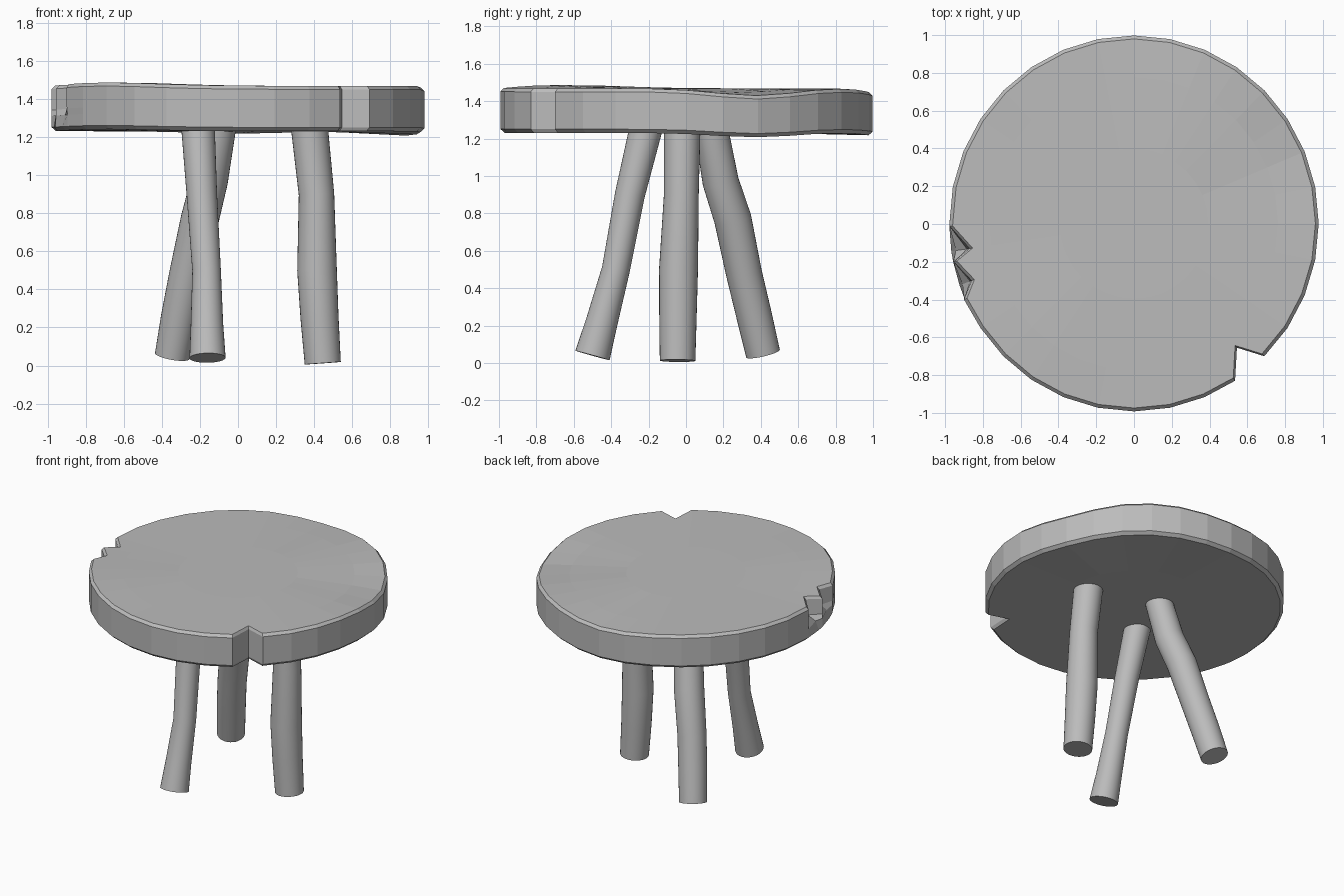
import bpy, math
from math import sin, cos, tau, exp, radians
from mathutils import Vector

if "Cube" in bpy.data.objects:
    bpy.data.objects.remove(bpy.data.objects["Cube"])

wood = bpy.data.materials.new("plain grey")
wood.use_nodes = True
grey = (0.5, 0.5, 0.5, 1)
wood.diffuse_color = grey
wood.node_tree.nodes["Principled BSDF"].inputs["Base Color"].default_value = grey


def make_object(name, verts, faces):
    mesh = bpy.data.meshes.new(name)
    mesh.from_pydata(verts, [], faces)
    mesh.materials.append(wood)
    obj = bpy.data.objects.new(name, mesh)
    bpy.context.collection.objects.link(obj)
    return obj


def bridge(rings):
    """Stack closed rings of equal length into quads."""
    n = len(rings[0])
    verts = [p for ring in rings for p in ring]
    faces = [(k * n + i, k * n + (i + 1) % n, (k + 1) * n + (i + 1) % n, (k + 1) * n + i)
             for k in range(len(rings) - 1) for i in range(n)]
    return verts, faces


# Seat outline: round, with a square notch and two chips in the rim
def rim(a):
    return Vector((0.978 * cos(a), 0.995 * sin(a) + 0.003))


notch = [(0.535, -0.83), (0.545, -0.655), (0.69, -0.70)]
chips = [(-0.978, -0.01), (-0.87, -0.13), (-0.955, -0.2), (-0.86, -0.3), (-0.9, -0.4)]
outline = []            # (angle, full-depth point, point on the uncut rim)
for i in range(32):
    deg = i * 360 / 32
    if not (178 < deg < 206 or 300 < deg < 318):
        p = rim(radians(deg))
        outline.append((radians(deg), p, p))
for x, y in notch:
    outline.append((math.atan2(y, x) % tau, Vector((x, y)), Vector((x, y))))
for x, y in chips:
    a = math.atan2(y, x) % tau
    outline.append((a, Vector((x, y)), rim(a)))
outline.sort(key=lambda o: o[0])


def bump(p, x, y, width):
    return exp(-((p.x - x) ** 2 + (p.y - y) ** 2) / width ** 2)


def warp(p):
    """Gentle unevenness of the worn seat."""
    return (0.018 * bump(p, -0.65, -0.65, 0.45) - 0.04 * bump(p, 0.95, 0.4, 0.33)
            - 0.022 * bump(p, 0, 1.05, 0.35))


def seat_ring(z, scale, cut, round_amount=0.0, amount=1.0):
    ring = []
    for a, deep, full in outline:
        p = full.lerp(deep, cut).lerp(rim(a), round_amount) * scale
        ring.append((p.x, p.y, z + amount * warp(p)))
    return ring


rings = [seat_ring(1.23, 0.5, 0, 1, 0.5),
         seat_ring(1.23, 0.978, 0, 0, 0.6),
         seat_ring(1.25, 1, 0, 0, 0.6),
         seat_ring(1.31, 1, 0.25, 0, 0.7),
         seat_ring(1.34, 1, 0.85),
         seat_ring(1.45, 1, 1),
         seat_ring(1.468, 0.982, 1),
         seat_ring(1.468, 0.78, 0, 1),
         seat_ring(1.468, 0.4, 0, 1)]
verts, faces = bridge(rings)
n = len(outline)
last = len(verts) - n
faces.append(tuple(reversed(range(n))))
faces.append(tuple(range(last, last + n)))
make_object("seat", verts, faces)


# Legs: bent round poles, each ring square to the local path direction
def make_leg(name, path, sides=32):
    pts = [Vector(p[:3]) for p in path]
    rings = []
    for i, c in enumerate(pts):
        d = (pts[min(i + 1, len(pts) - 1)] - pts[max(i - 1, 0)]).normalized()
        u = Vector((0, 1, 0)).cross(d).normalized()
        v = d.cross(u)
        r = path[i][3]
        rings.append([c + r * (cos(tau * k / sides) * u + sin(tau * k / sides) * v)
                      for k in range(sides)])
    verts, faces = bridge(rings)
    faces.append(tuple(reversed(range(sides))))
    faces.append(tuple(range(len(verts) - sides, len(verts))))
    obj = make_object(name, verts, faces)
    bpy.ops.object.select_all(action="DESELECT")
    obj.select_set(True)
    bpy.context.view_layer.objects.active = obj
    bpy.ops.object.shade_smooth_by_angle(angle=radians(30))


# Each path point is x, y, z, radius
make_leg("front_leg", [(-0.16, -0.5, 0.04, 0.095), (-0.163, -0.45, 0.22, 0.085),
                       (-0.165, -0.375, 0.5, 0.075), (-0.19, -0.3, 0.9, 0.08),
                       (-0.21, -0.215, 1.25, 0.088)])
make_leg("back_leg", [(-0.345, 0.412, 0.05, 0.092), (-0.31, 0.365, 0.25, 0.095),
                      (-0.265, 0.31, 0.48, 0.096), (-0.2, 0.25, 0.77, 0.1),
                      (-0.15, 0.185, 0.97, 0.097), (-0.1, 0.135, 1.25, 0.09)])
make_leg("left_leg", [(0.445, -0.045, 0.012, 0.095), (0.428, -0.043, 0.25, 0.1),
                      (0.415, -0.04, 0.5, 0.104), (0.412, -0.025, 0.9, 0.093),
                      (0.375, -0.02, 1.25, 0.097)])
